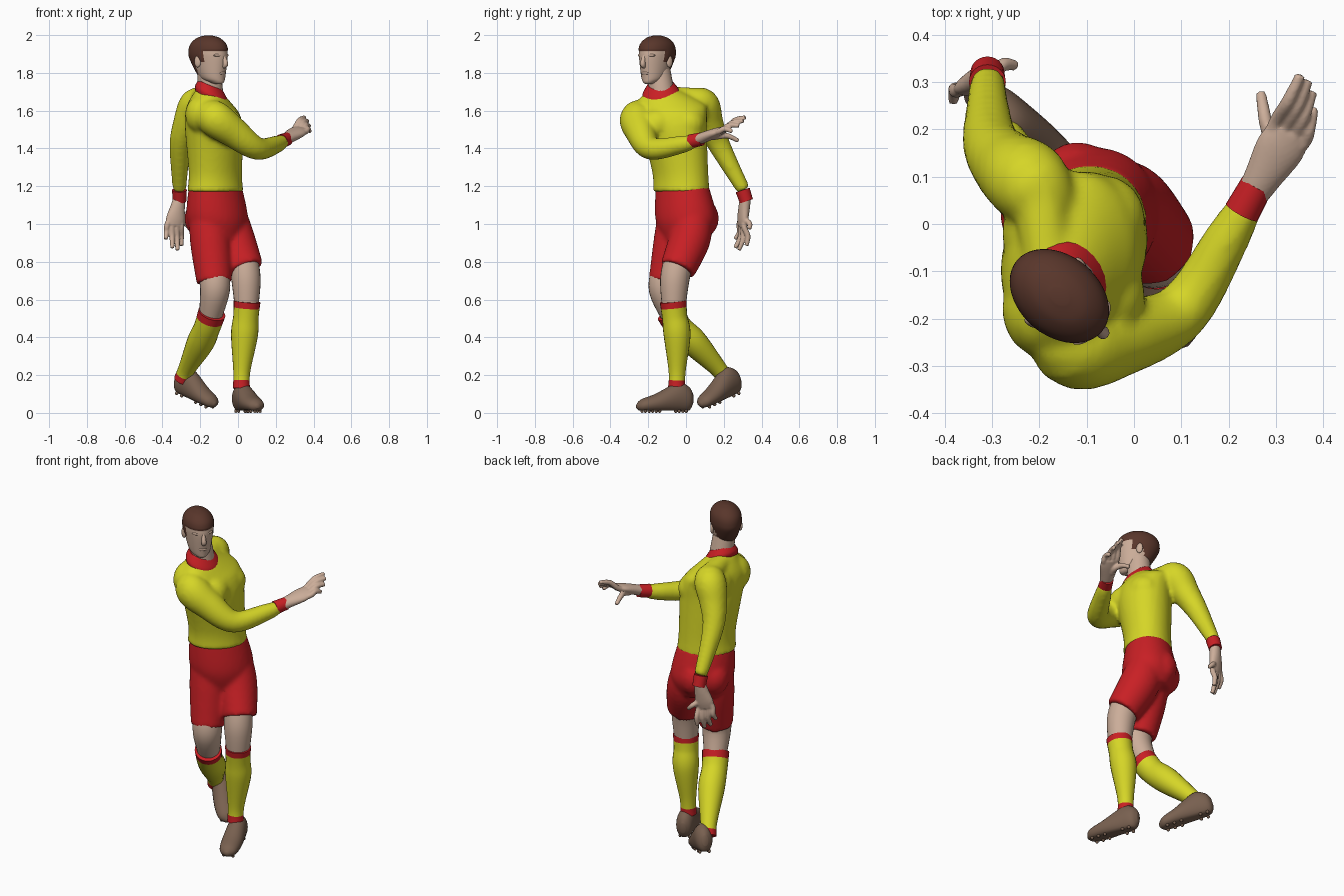
import bpy, bmesh, math
from mathutils import Vector, Matrix

if "Cube" in bpy.data.objects:
    bpy.data.objects.remove(bpy.data.objects["Cube"], do_unlink=True)


def material(name, *rgb):
    mat = bpy.data.materials.new(name)
    mat.use_nodes = True
    mat.diffuse_color = (*rgb, 1)
    mat.node_tree.nodes["Principled BSDF"].inputs["Base Color"].default_value = (*rgb, 1)
    return mat


YELLOW = material("yellow cloth", .67, .67, .02)
RED = material("red cloth", .58, .014, .018)
SKIN = material("skin", .6, .42, .32)
HAIR = material("dark brown hair", .1, .037, .024)
LEATHER = material("brown leather", .19, .118, .08)
UP = Vector((0, 0, 1))
HIP_SIDE = Vector((1, 1, 0))


def spline(rows, steps):
    """Resample rows of numbers with a Catmull-Rom curve."""
    rows = [Vector(row) for row in rows]
    rows = [rows[0], *rows, rows[-1]]
    smooth_rows = []
    for before, start, end, after in zip(rows, rows[1:], rows[2:], rows[3:]):
        leave, arrive = (end - before) / 2, (after - start) / 2
        for step in range(steps):
            t = step / steps
            smooth_rows.append(start + leave * t + (3 * (end - start) - 2 * leave - arrive) * t * t
                               + (2 * (start - end) + leave + arrive) * t ** 3)
    return smooth_rows + [rows[-1]]


def loft(bm, *stations, side=(1, 0, 0), side_end=None, axis=None, sides=24, steps=6, band=None):
    """Skin elliptical rings (x, y, z, radius, optional depth) along a smooth path."""
    rows = spline([(*s, s[-1]) if len(s) == 4 else s for s in stations], steps)
    last = len(rows) - 1
    rings = []
    for i, row in enumerate(rows):
        ahead = rows[min(i + 1, last)] - rows[max(i - 1, 0)]
        tangent = Vector(axis or ahead[:3]).normalized()
        across = Vector(side).lerp(Vector(side_end or side), i / last)
        across = (across - tangent * across.dot(tangent)).normalized()
        deep = tangent.cross(across)
        ring = []
        for k in range(sides):
            angle = math.tau * k / sides
            ring.append(bm.verts.new(row.to_3d() + across * row[3] * math.cos(angle)
                                     + deep * row[4] * math.sin(angle)))
        rings.append(ring)
    for i in range(last):
        for k in range(sides):
            j = (k + 1) % sides
            face = bm.faces.new((rings[i][k], rings[i][j], rings[i + 1][j], rings[i + 1][k]))
            face.material_index = band(i / last) if band else 0
    for ring in (rings[0][::-1], rings[-1]):
        bm.faces.new(ring).material_index = 1 if band else 0


def ball(bm, centre, size, yaw=0):
    matrix = (Matrix.Translation(centre) @ Matrix.Rotation(yaw, 4, "Z")
              @ Matrix.Diagonal((*size, 1)))
    bmesh.ops.create_uvsphere(bm, u_segments=16, v_segments=10, radius=1, matrix=matrix)


def finish(bm, name, *mats, voxel=0, smooth=0):
    """Turn a bmesh into a smooth object, optionally fusing its volumes."""
    bmesh.ops.recalc_face_normals(bm, faces=bm.faces)
    mesh = bpy.data.meshes.new(name)
    bm.to_mesh(mesh)
    bm.free()
    obj = bpy.data.objects.new(name, mesh)
    bpy.context.collection.objects.link(obj)
    for mat in mats:
        mesh.materials.append(mat)
    bpy.ops.object.select_all(action="DESELECT")
    obj.select_set(True)
    bpy.context.view_layer.objects.active = obj
    bpy.ops.object.shade_smooth_by_angle(angle=math.radians(50))
    if voxel:
        fuse = obj.modifiers.new("fuse", "REMESH")
        fuse.mode, fuse.voxel_size, fuse.use_smooth_shade = "VOXEL", voxel, True
        relax = obj.modifiers.new("relax", "SMOOTH")
        relax.factor, relax.iterations = .5, smooth


def tube(name, mats, *stations, **options):
    bm = bmesh.new()
    loft(bm, *stations, **options)
    finish(bm, name, *mats)


# Shirt: torso twisting from the hips to the shoulders
bm = bmesh.new()
loft(bm, (-.12, -.025, 1.17, .163, .135), (-.12, -.03, 1.27, .158, .13),
     (-.125, -.06, 1.48, .177, .147), (-.135, -.075, 1.58, .19, .14),
     (-.15, -.085, 1.64, .18, .115), (-.16, -.12, 1.715, .075, .06),
     side=HIP_SIDE, side_end=(-.15, 1, 0), axis=UP, sides=32)
# Chest and shoulder blades
for y in (-.15, .01):
    ball(bm, (-.065, y, 1.53), (.09, .095, .085))
    ball(bm, (-.2, y - .03, 1.58), (.08, .1, .1))
# Shoulder slopes
loft(bm, (-.18, -.1, 1.68, .05), (-.2, .07, 1.66, .06))
loft(bm, (-.17, -.15, 1.66, .05), (-.14, -.25, 1.58, .06))
# Right sleeve bent across the front, left sleeve hanging back
loft(bm, (-.14, -.15, 1.59, .05), (-.13, -.25, 1.565, .094), (-.03, -.24, 1.49, .083),
     (.1, -.185, 1.4, .061), (.2, -.025, 1.42, .047), (.24, .045, 1.44, .035), side=UP)
loft(bm, (-.17, .02, 1.63, .06), (-.22, .085, 1.635, .088), (-.27, .125, 1.53, .075),
     (-.305, .18, 1.41, .058), (-.31, .305, 1.18, .036))
finish(bm, "shirt", YELLOW, voxel=.012, smooth=6)

# Red trim of the shirt
tube("collar", [RED], (-.143, -.133, 1.675, .095, .09), (-.143, -.133, 1.7, .096, .09),
     (-.147, -.135, 1.74, .07, .066), side=(0, 1, 0), axis=(.4, -.1, 1))
tube("right_cuff", [RED], (.228, .025, 1.437, .038), (.26, .083, 1.45, .035), side=UP)
tube("left_cuff", [RED], (-.31, .3, 1.18, .039), (-.31, .32, 1.12, .036))

# Shorts: pelvis, seat and two trouser legs fused together
bm = bmesh.new()
loft(bm, (-.12, -.02, 1.2, .155, .125), (-.11, 0, 1.03, .175, .15), (-.1, 0, .92, .13, .12),
     side=HIP_SIDE, axis=UP, sides=32)
for x, y in ((-.12, .09), (-.2, .02)):
    ball(bm, (x, y, 1.03), (.085, .085, .1))
loft(bm, (-.055, .04, 1.05, .1), (-.02, .02, .92, .11), (.043, -.045, .76, .095), side=HIP_SIDE)
loft(bm, (-.16, -.05, 1.05, .1), (-.145, -.065, .9, .108), (-.125, -.105, .69, .094), side=HIP_SIDE)
finish(bm, "shorts", RED, voxel=.012, smooth=6)

# Bare knees
tube("left_knee", [SKIN], (.025, -.035, .82, .078), (.043, -.06, .7, .077), (.045, -.065, .52, .058))
tube("right_knee", [SKIN], (-.13, -.1, .76, .08), (-.122, -.117, .65, .079), (-.15, -.06, .49, .058))


# Socks with a red band at each end
def sock(name, *stations):
    tube(name, [YELLOW, RED], *stations, steps=10, band=lambda u: int(u < .12 or u > .84))


sock("left_sock", (.048, -.068, .59, .071), (.042, -.06, .51, .067), (.034, -.047, .41, .071),
     (.02, -.047, .22, .045), (.018, -.05, .13, .045))
sock("right_sock", (-.138, -.085, .53, .074), (-.165, -.035, .45, .07), (-.2, .045, .37, .072),
     (-.27, .17, .235, .046), (-.295, .21, .175, .045))


# Studded boots, modelled heel to toe along +x and then posed
def boot(name, heel, yaw, pitch):
    bm = bmesh.new()
    loft(bm, (-.005, 0, .075, .016, .03), (.02, 0, .075, .042, .066), (.08, 0, .08, .052, .08),
         (.2, 0, .052, .057, .05), (.28, 0, .04, .045, .033), (.31, 0, .035, .01, .01),
         side=(0, 1, 0), axis=(1, 0, 0))
    for vert in bm.verts:
        vert.co.z = max(vert.co.z, .012)
    for x in (.04, .08, .19, .23, .27):
        for y in (-.026, .026):
            ball(bm, (x, y, .01), (.009, .009, .01))
    bm.transform(Matrix.Translation(heel) @ Matrix.Rotation(math.radians(yaw), 4, "Z")
                 @ Matrix.Rotation(math.radians(pitch), 4, "Y"))
    finish(bm, name, LEATHER)


boot("left_boot", (0, .03, 0), -70, 0)
boot("right_boot", (-.335, .29, .107), -45, 18)


# Hands: flat palm, four fingers fanned between two outer ones, and a thumb
def hand(name, wrist, knuckles, tips, reach, thumb, bend):
    bm = bmesh.new()
    wrist, bend = Vector(wrist), Vector(bend)
    first, last = (Vector(k) for k in knuckles)
    near, far = (Vector(t) for t in tips)
    middle = (first + last) / 2
    loft(bm, (*wrist, .031, .029), (*wrist.lerp(middle, .35), .04, .029),
         (*wrist.lerp(middle, .75), .052, .025), (*middle, .046, .018), side=last - first)
    fingers = [(first.lerp(last, i / 3), near.lerp(far, i / 3) + Vector(reach) * (i in (1, 2)))
               for i in range(4)]
    fingers.append((wrist.lerp(middle, .6).lerp(Vector(thumb), .3), Vector(thumb)))
    for base, tip in fingers:
        loft(bm, (*base.lerp(wrist, .3), .015), (*base, .0155),
             (*(base.lerp(tip, .5) + bend), .0145), (*tip, .011), sides=12)
    finish(bm, name, SKIN, voxel=.005, smooth=2)


hand("right_hand", (.24, .045, 1.44), ((.3, .215, 1.505), (.36, .175, 1.49)),
     ((.352, .315, 1.565), (.38, .245, 1.49)), (.007, .012, .005), (.268, .278, 1.44),
     (0, -.006, .014))
hand("left_hand", (-.31, .315, 1.14), ((-.375, .282, .995), (-.3, .308, .985)),
     ((-.382, .26, .92), (-.3, .32, .885)), (.007, -.02, -.035), (-.25, .335, .975),
     (0, .013, 0))

# Head: built facing +y and painted with a hairline rule
bm = bmesh.new()
loft(bm, (0, .07, 1.742, .018, .02), (0, .055, 1.752, .036, .044), (0, .028, 1.78, .059, .075),
     (0, .005, 1.87, .077, .109), (0, 0, 1.915, .081, .112), (0, 0, 1.955, .073, .099),
     (0, 0, 1.985, .047, .064), (0, 0, 1.998, .015, .02), axis=UP, sides=48)
for face in bm.faces:
    spot = face.calc_center_median()
    hairline = 1.917 if spot.y > .03 else 1.855 if spot.y > -.03 else 1.772
    face.material_index = int(spot.z > hairline)
for vert in bm.verts:
    if all(face.material_index for face in vert.link_faces):
        vert.co += Vector((vert.co.x, vert.co.y, 0)) * .05
# Nose, lips, chin, brows and ears
loft(bm, (0, .104, 1.895, .009), (0, .119, 1.848, .014), (0, .104, 1.833, .011), sides=12)
ball(bm, (0, .096, 1.798), (.026, .013, .01))
ball(bm, (0, .083, 1.76), (.024, .018, .018))
for mirror in (-1, 1):
    ball(bm, (mirror * .034, .094, 1.893), (.026, .012, .008), -mirror * .4)
    ball(bm, (mirror * .079, -.008, 1.86), (.01, .019, .031), mirror * .3)
# Turn the head toward the right shoulder
bm.transform(Matrix.Translation((-.157, -.153, 0)) @ Matrix.Rotation(math.radians(-130), 4, "Z"))
finish(bm, "head", SKIN, HAIR)
tube("neck", [SKIN], (-.15, -.125, 1.66, .075), (-.148, -.132, 1.73, .066),
     (-.155, -.145, 1.82, .062), axis=UP)
